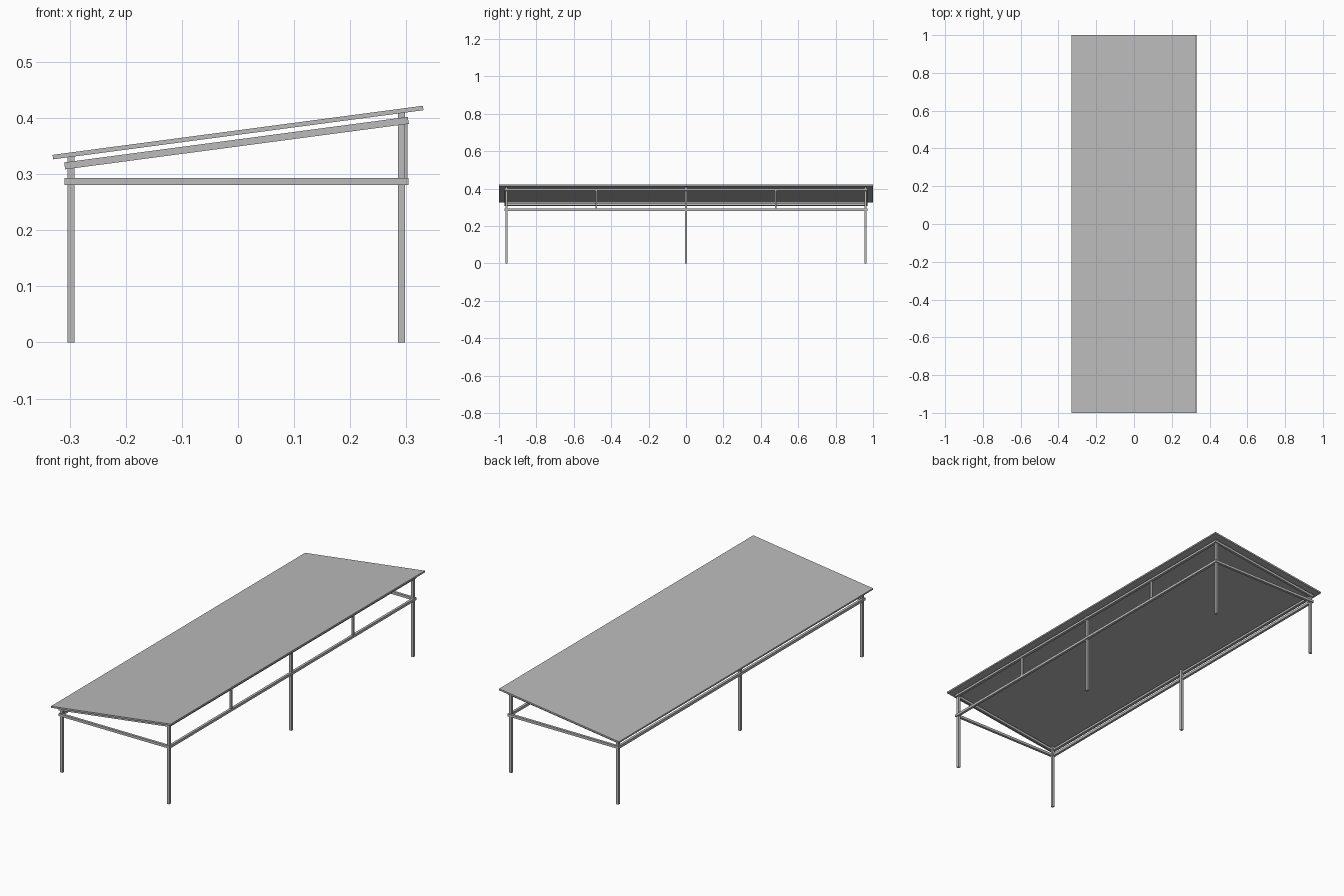
import bpy
import math

cube = bpy.data.objects.get("Cube")
if cube:
    bpy.data.objects.remove(cube, do_unlink=True)

GREY = (0.5, 0.5, 0.5, 1.0)
steel = bpy.data.materials.new("light grey steel")
steel.use_nodes = True
steel.diffuse_color = GREY
steel.node_tree.nodes["Principled BSDF"].inputs["Base Color"].default_value = GREY

SLOPE = math.atan2(0.0875, 0.66)
SHIFT = -0.0027          # frame sits slightly towards the low side
BAR = 0.0125             # square tube width
POST_X, POST_Y = 0.2945, 0.96
RAIL_X, END_Y = 0.3, 0.965
RAIL_Z = 0.2865


def roof_z(x):
    """Height of the roof's middle plane."""
    return 0.374 + x * math.tan(SLOPE)


def beam_z(x):
    """Height of the sloped upper frame."""
    return 0.3555 + x * math.tan(SLOPE)


def box(name, centre, size, tilt=0.0):
    bpy.ops.mesh.primitive_cube_add(size=1, location=centre, rotation=(0, -tilt, 0))
    obj = bpy.context.object
    obj.name = name
    obj.scale = size
    obj.data.materials.append(steel)
    return obj


def upright(name, x, y, bottom, top, width):
    return box(name, (x, y, (bottom + top) / 2), (width, width, top - bottom))


# Sloping roof sheet
box("roof", (0, 0, 0.374), (0.66 / math.cos(SLOPE), 2.0, 0.008), SLOPE)

for side, label in ((-1, "low"), (1, "high")):
    # Three posts reaching up to the roof
    px = side * POST_X + SHIFT
    for y in (-POST_Y, 0, POST_Y):
        upright(f"{label}_post", px, y, 0, roof_z(px) - 0.003, BAR)

    # Lower and upper long rails
    rx = side * RAIL_X + SHIFT
    length = 2 * END_Y + BAR
    box(f"{label}_lower_rail", (rx, 0, RAIL_Z), (BAR, length, BAR))
    box(f"{label}_upper_rail", (rx, 0, beam_z(rx)), (BAR, length, BAR), SLOPE)

# Short struts between the rails on the high side
strut_x = RAIL_X + SHIFT
for y in (-0.48, 0.48):
    upright("strut", strut_x, y, RAIL_Z, beam_z(strut_x), BAR * 0.8)

# Level and sloping beams across both ends
span = 2 * RAIL_X + BAR
for y, label in ((-END_Y, "front"), (END_Y, "back")):
    box(f"{label}_level_beam", (SHIFT, y, RAIL_Z), (span, BAR, BAR))
    box(f"{label}_sloped_beam", (SHIFT, y, beam_z(SHIFT)),
        (span / math.cos(SLOPE), BAR, BAR), SLOPE)
